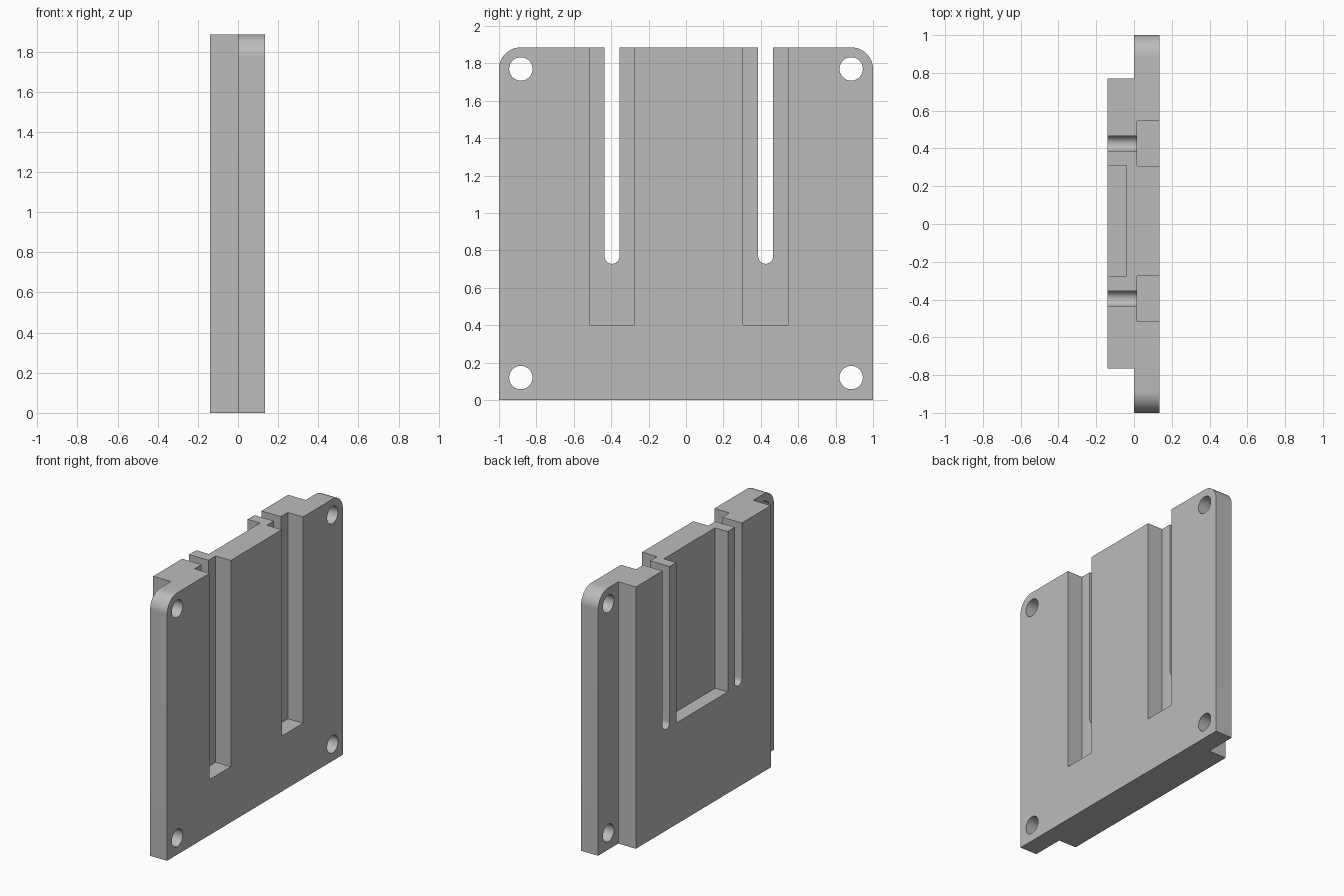
import bpy
import bmesh
from math import pi, sin, cos, radians

cube = bpy.data.objects.get("Cube")
if cube:
    bpy.data.objects.remove(cube, do_unlink=True)

HEIGHT = 1.885
FRONT, MID, BACK = 0.135, 0.0, -0.14   # x of the groove face, step and recess face
OVER = 0.05                            # how far cutters run past a surface

grey = bpy.data.materials.new("plain_grey")
grey.use_nodes = True
colour = (0.5, 0.5, 0.5, 1)
grey.diffuse_color = colour
grey.node_tree.nodes["Principled BSDF"].inputs["Base Color"].default_value = colour


def arc(y, z, r, start, end, steps):
    """Points of an arc in the y-z plane, angles in degrees."""
    angles = [radians(start + (end - start) * i / steps) for i in range(steps + 1)]
    return [(y + r * cos(a), z + r * sin(a)) for a in angles]


def prism(name, outline, x0, x1):
    """Extrude a y-z outline from x0 to x1."""
    bm = bmesh.new()
    face = bm.faces.new([bm.verts.new((x0, y, z)) for y, z in outline])
    new = bmesh.ops.extrude_face_region(bm, geom=[face])["geom"]
    verts = [v for v in new if isinstance(v, bmesh.types.BMVert)]
    bmesh.ops.translate(bm, verts=verts, vec=(x1 - x0, 0, 0))
    bmesh.ops.recalc_face_normals(bm, faces=bm.faces)
    mesh = bpy.data.meshes.new(name)
    bm.to_mesh(mesh)
    bm.free()
    mesh.materials.append(grey)
    obj = bpy.data.objects.new(name, mesh)
    bpy.context.collection.objects.link(obj)
    return obj


def box(name, y0, y1, z0, z1, x0, x1):
    return prism(name, [(y0, z0), (y1, z0), (y1, z1), (y0, z1)], x0, x1)


def combine(target, tool, operation):
    """Apply a boolean and discard the tool."""
    tool.hide_render = True
    mod = target.modifiers.new(operation.lower(), 'BOOLEAN')
    mod.operation, mod.solver, mod.object = operation, 'EXACT', tool
    bpy.context.view_layer.objects.active = target
    bpy.ops.object.modifier_apply(modifier=mod.name)
    bpy.data.objects.remove(tool, do_unlink=True)


# Mounting plate with rounded top corners
r = 0.115
outline = [(-1, 0), (1, 0)]
outline += arc(1 - r, HEIGHT - r, r, 0, 90, 16)
outline += arc(r - 1, HEIGHT - r, r, 90, 180, 16)
plate = prism("slotted_plate", outline, MID, FRONT)

# Raised block on the other face
combine(plate, box("raised_block", -0.765, 0.77, 0, HEIGHT, BACK, MID + 0.01), 'UNION')

# Shallow recess in the raised block
combine(plate, box("recess_cutter", -0.275, 0.31, 0.73, HEIGHT + OVER,
                   BACK - OVER, -0.04), 'DIFFERENCE')

# Wide grooves, each with a narrow round-ended slot behind it
for y in (-0.395, 0.426):
    combine(plate, box("groove_cutter", y - 0.12, y + 0.12, 0.4, HEIGHT + OVER,
                       0.015, FRONT + OVER), 'DIFFERENCE')
    slot = arc(y, 0.768, 0.04, 180, 360, 16)
    slot += [(y + 0.04, HEIGHT + OVER), (y - 0.04, HEIGHT + OVER)]
    combine(plate, prism("slot_cutter", slot, BACK - OVER, 0.06), 'DIFFERENCE')

# Corner mounting holes
for y in (-0.883, 0.883):
    for z in (0.12, 1.77):
        hole = arc(y, z, 0.0625, 0, 360, 32)[:-1]
        combine(plate, prism("hole_cutter", hole, MID - OVER, FRONT + OVER), 'DIFFERENCE')

# Smooth curved walls, crisp edges
bpy.ops.object.select_all(action='DESELECT')
plate.select_set(True)
bpy.context.view_layer.objects.active = plate
bpy.ops.object.shade_smooth_by_angle(angle=pi / 6)
